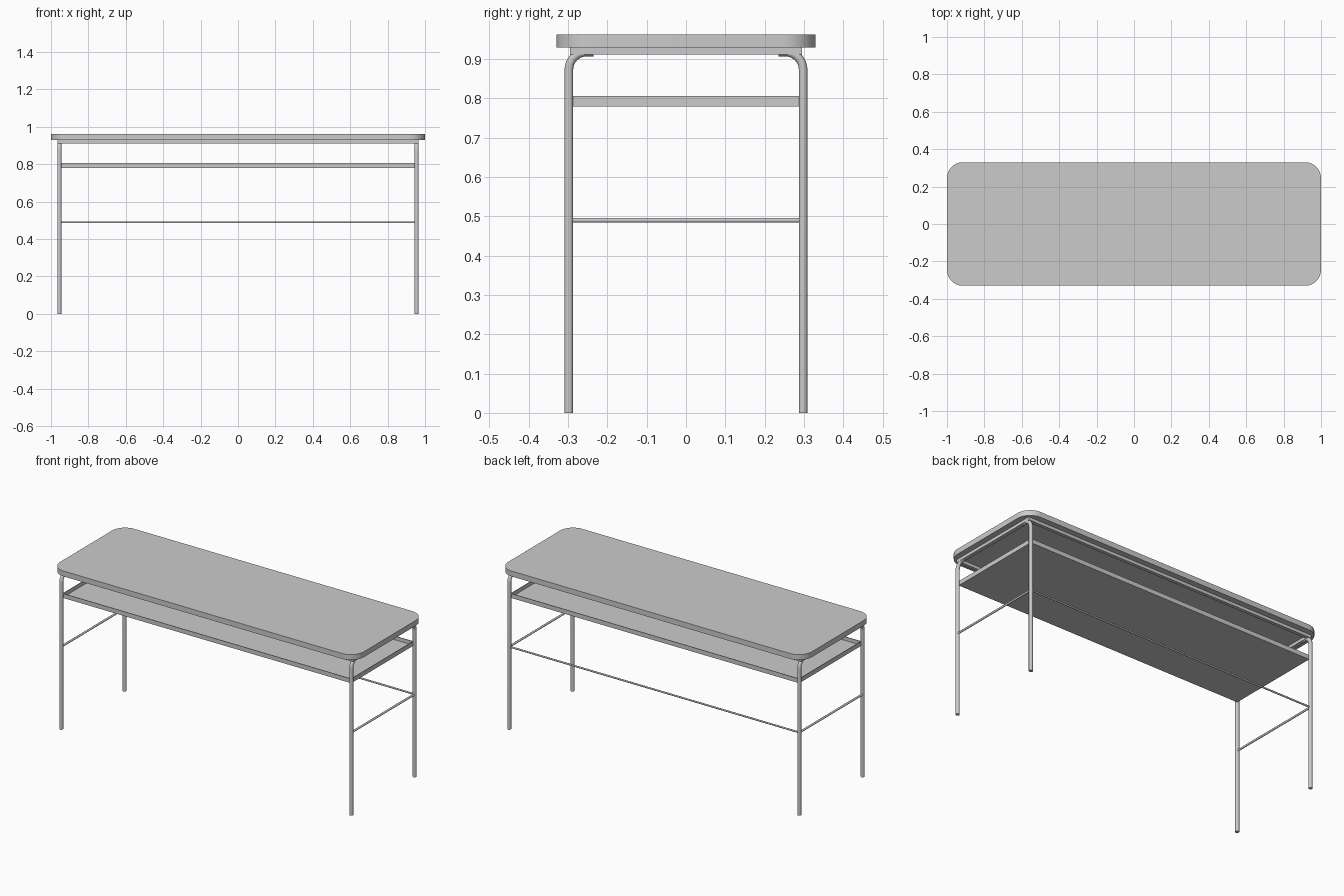
import bpy, bmesh
from math import cos, sin, pi
from mathutils import Vector

cube = bpy.data.objects.get("Cube")
if cube:
    bpy.data.objects.remove(cube, do_unlink=True)

grey = bpy.data.materials.new("light grey")
grey.use_nodes = True
COLOUR = (0.6, 0.6, 0.6, 1)
grey.diffuse_color = COLOUR
grey.node_tree.nodes["Principled BSDF"].inputs["Base Color"].default_value = COLOUR

LEG_X, LEG_Y, TUBE_R = 0.955, 0.298, 0.011


def finish(name, bm, smooth=False):
    bmesh.ops.recalc_face_normals(bm, faces=bm.faces)
    mesh = bpy.data.meshes.new(name)
    bm.to_mesh(mesh)
    bm.free()
    mesh.materials.append(grey)
    ob = bpy.data.objects.new(name, mesh)
    bpy.context.collection.objects.link(ob)
    if smooth:
        bpy.ops.object.select_all(action='DESELECT')
        ob.select_set(True)
        bpy.context.view_layer.objects.active = ob
        bpy.ops.object.shade_smooth_by_angle(angle=pi / 5)
    return ob


def box(name, low, high):
    low, high = Vector(low), Vector(high)
    bm = bmesh.new()
    bmesh.ops.create_cube(bm, size=1)
    for v in bm.verts:
        v.co = (low + high) / 2 + v.co * (high - low)
    return finish(name, bm)


def tube(name, path, radius, sides=16):
    """Sweep a round section along a path, capped at both ends."""
    path = [Vector(p) for p in path]
    bm = bmesh.new()
    rings = []
    for i, p in enumerate(path):
        along = (path[min(i + 1, len(path) - 1)] - path[max(i - 1, 0)]).normalized()
        ref = Vector((1, 0, 0)) if abs(along.x) < 0.5 else Vector((0, 0, 1))
        u = along.cross(ref).normalized()
        w = along.cross(u)
        rings.append([bm.verts.new(p + radius * (u * cos(a) + w * sin(a)))
                      for a in (2 * pi * k / sides for k in range(sides))])
    for a, b in zip(rings, rings[1:]):
        for k in range(sides):
            n = (k + 1) % sides
            bm.faces.new((a[k], a[n], b[n], b[k]))
    bm.faces.new(rings[0])
    bm.faces.new(rings[-1])
    return finish(name, bm, True)


# Table top with rounded corners
bm = bmesh.new()
R = 0.085
outline = []
for i, (sx, sy) in enumerate(((1, 1), (-1, 1), (-1, -1), (1, -1))):
    for k in range(13):
        a = pi / 2 * (i + k / 12)
        outline.append(bm.verts.new((sx * (1 - R) + R * cos(a),
                                     sy * (0.33 - R) + R * sin(a), 0.93)))
base = bm.faces.new(outline)
raised = bmesh.ops.extrude_face_region(bm, geom=[base])["geom"]
bmesh.ops.translate(bm, vec=(0, 0, 0.032),
                    verts=[g for g in raised if isinstance(g, bmesh.types.BMVert)])
finish("table_top", bm, True)

# Rail frame under the top, and bent tube legs
for sx, side in ((1, "left"), (-1, "right")):
    xs = sorted((sx * 0.966, sx * 0.944))
    box(f"{side}_frame_rail", (xs[0], -0.295, 0.912), (xs[1], 0.295, 0.93))
    for sy, end in ((-1, "front"), (1, "back")):
        bend, top = 0.045, 0.918
        path = [(sx * LEG_X, sy * LEG_Y, 0)]
        for k in range(9):
            a = pi / 2 * k / 8
            path.append((sx * LEG_X, sy * (LEG_Y - bend + bend * cos(a)),
                         top - bend + bend * sin(a)))
        path.append((sx * LEG_X, sy * 0.235, top))
        tube(f"{end}_{side}_leg", path, TUBE_R)
    # Side stretcher
    tube(f"{side}_stretcher", [(sx * LEG_X, -LEG_Y, 0.49), (sx * LEG_X, LEG_Y, 0.49)],
         0.006, 12)

for sy, end in ((-1, "front"), (1, "back")):
    ys = sorted((sy * 0.295, sy * 0.275))
    box(f"{end}_frame_rail", (-0.944, ys[0], 0.912), (0.944, ys[1], 0.93))

# Back stretcher
tube("back_stretcher", [(-LEG_X, LEG_Y, 0.49), (LEG_X, LEG_Y, 0.49)], 0.005, 12)

# Shallow shelf tray with thin raised walls
TX, TY, T = 0.951, 0.293, 0.004
Z0, Z1 = 0.78, 0.806
box("shelf_floor", (-TX, -TY, Z0), (TX, TY, Z0 + T))
for s, side, end in ((1, "left", "back"), (-1, "right", "front")):
    xs = sorted((s * TX, s * (TX - T)))
    ys = sorted((s * TY, s * (TY - T)))
    box(f"shelf_{side}_wall", (xs[0], -TY, Z0 + T), (xs[1], TY, Z1))
    box(f"shelf_{end}_wall", (-TX + T, ys[0], Z0 + T), (TX - T, ys[1], Z1))
